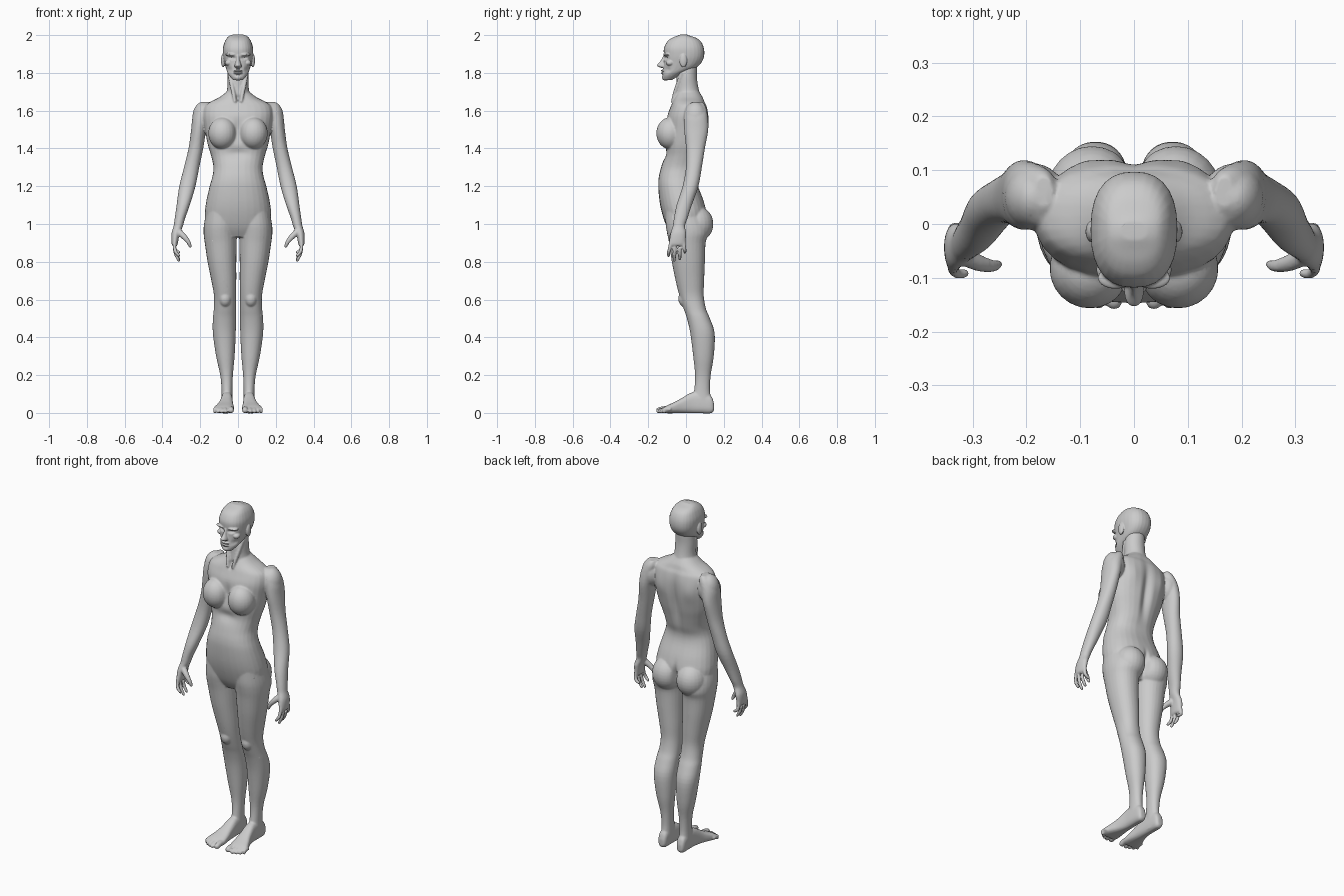
import bpy, bmesh, math
from mathutils import Vector, Matrix

N = 28


def refine(rows, k=4):
    """Catmull-Rom interpolation between the given section rows."""
    rows = [Vector(r) for r in rows]
    out = []
    for i in range(len(rows) - 1):
        p0, p1, p2 = rows[max(i - 1, 0)], rows[i], rows[i + 1]
        p3 = rows[min(i + 2, len(rows) - 1)]
        for j in range(k):
            t = j / k
            out.append(0.5 * (2 * p1 + (p2 - p0) * t + (2 * p0 - 5 * p1 + 4 * p2 - p3) * t * t
                              + (3 * p1 - p0 - 3 * p2 + p3) * t ** 3))
    return out + [rows[-1]]


def skin(bm, rings):
    """Closed surface through a list of point rings."""
    vs = [[bm.verts.new(p) for p in r] for r in rings]
    n = len(vs[0])
    for a, b in zip(vs, vs[1:]):
        for i in range(n):
            bm.faces.new((a[i], a[(i + 1) % n], b[(i + 1) % n], b[i]))
    bm.faces.new(vs[0])
    bm.faces.new(vs[-1])


def loft(bm, rows, axis='z', e=2.3, sides=(1,)):
    """Rows are (position, x0, x1, b0, b1); b is y for axis z, z for axis y."""
    rows = refine(rows)
    for s in sides:
        rings = []
        for t, x0, x1, b0, b1 in rows:
            ring = []
            for i in range(N):
                a = 2 * math.pi * i / N
                c, d = math.cos(a), math.sin(a)
                x = (x0 + x1) / 2 + (x1 - x0) / 2 * math.copysign(abs(c) ** (2 / e), c)
                b = (b0 + b1) / 2 + (b1 - b0) / 2 * math.copysign(abs(d) ** (2 / e), d)
                ring.append((s * x, b, t) if axis == 'z' else (s * x, t, b))
            rings.append(ring)
        skin(bm, rings)


def sym(rows):
    """Rows (position, half width, b0, b1) to a section centred on x = 0."""
    return [(t, -w, w, a, b) for t, w, a, b in rows]


def blob(bm, c, r, sides=(1, -1)):
    for s in sides:
        m = Matrix.Translation((s * c[0], c[1], c[2])) @ Matrix.Diagonal((*r, 1))
        bmesh.ops.create_uvsphere(bm, u_segments=24, v_segments=16, radius=1, matrix=m)


def digit(bm, pts):
    """Round tapered finger or toe; points are (x, y, z, radius), both sides."""
    pts = refine(pts, 3)
    last = pts[-1].copy()
    d = (pts[-1] - pts[-2]).xyz.normalized() * last.w
    pts += [Vector((*(last.xyz + d * k), last.w * math.sqrt(1 - k * k))) for k in (0.5, 0.85, 0.98)]
    for s in (1, -1):
        rings = []
        for i, p in enumerate(pts):
            q = (pts[min(i + 1, len(pts) - 1)] - pts[max(i - 1, 0)]).xyz.to_track_quat('Z', 'Y')
            ring = []
            for k in range(12):
                a = k * math.pi / 6
                v = p.xyz + q @ Vector((math.cos(a), math.sin(a), 0)) * p.w
                ring.append((s * v.x, v.y, v.z))
            rings.append(ring)
        skin(bm, rings)


def fuse(name, bm, voxel, iters, pushes, ratio):
    """Blend overlapping parts into one skin, then sculpt with soft pushes."""
    bmesh.ops.recalc_face_normals(bm, faces=bm.faces)
    me = bpy.data.meshes.new(name)
    bm.to_mesh(me)
    bm.free()
    ob = bpy.data.objects.new(name, me)
    bpy.context.collection.objects.link(ob)
    m = ob.modifiers.new('blend', 'REMESH')
    m.mode, m.voxel_size = 'VOXEL', voxel
    m = ob.modifiers.new('soften', 'SMOOTH')
    m.factor, m.iterations = 0.5, iters
    me = bpy.data.meshes.new_from_object(ob.evaluated_get(bpy.context.evaluated_depsgraph_get()))
    ob.modifiers.clear()
    ob.data = me
    for c, r, dy in pushes:
        for v in me.vertices:
            x, y, z = v.co
            q = ((abs(x) - c[0]) / r[0]) ** 2 + ((y - c[1]) / r[1]) ** 2 + ((z - c[2]) / r[2]) ** 2
            if q < 4:
                v.co.y += dy * math.exp(-q * 1.5)
    me.shade_smooth()
    m = ob.modifiers.new('lighten', 'DECIMATE')
    m.ratio = ratio
    return ob


BOTH = (1, -1)
body = bmesh.new()

# torso and neck
loft(body, sym([(.93, .09, -.07, .06), (.98, .16, -.10, .095), (1.05, .175, -.125, .11), (1.12, .168, -.14, .095),
                (1.2, .15, -.147, .065), (1.25, .136, -.144, .06), (1.3, .13, -.132, .075), (1.36, .142, -.115, .09),
                (1.42, .16, -.112, .105), (1.5, .175, -.105, .118), (1.57, .185, -.10, .12), (1.62, .178, -.082, .112),
                (1.645, .15, -.072, .10), (1.67, .10, -.06, .09), (1.7, .06, -.045, .07)]))
loft(body, sym([(1.6, .075, -.06, .09), (1.66, .068, -.06, .082), (1.72, .057, -.053, .066),
                (1.78, .056, -.05, .058), (1.84, .05, -.04, .06)]), e=2)
# breasts, buttocks and shoulders
blob(body, (.082, -.083, 1.48), (.075, .074, .085))
blob(body, (.078, .055, 1.0), (.085, .09, .095))
blob(body, (.185, .05, 1.565), (.056, .062, .082))
# collar tendons
digit(body, [(.045, -.02, 1.80, .012), (.03, -.05, 1.72, .011), (.015, -.072, 1.65, .009)])

# legs
loft(body, [(1.08, .01, .165, -.11, .07), (1.0, .004, .18, -.108, .11), (.95, .006, .182, -.10, .118),
            (.9, .007, .176, -.09, .104), (.8, .009, .161, -.075, .10), (.7, .009, .141, -.055, .096),
            (.62, .011, .127, -.035, .094), (.55, .011, .128, -.012, .106), (.5, .011, .133, .005, .127),
            (.42, .012, .133, .023, .152), (.3, .018, .116, .038, .147), (.2, .027, .094, .048, .131),
            (.12, .03, .087, .043, .127), (.06, .03, .087, .03, .136), (.01, .035, .08, .02, .14)],
     e=2.15, sides=BOTH)
blob(body, (.068, -.005, .605), (.034, .036, .045))

# feet and toes
loft(body, [(.148, .045, .075, .012, .05), (.132, .034, .085, -.002, .09), (.08, .03, .088, -.002, .11),
            (.03, .028, .09, -.002, .108), (-.02, .026, .10, -.002, .08), (-.06, .022, .115, -.002, .058),
            (-.10, .02, .13, -.002, .04), (-.12, .024, .125, -.001, .028)], axis='y', e=2.7, sides=BOTH)
for x, tip, r in ((.037, -.143, .016), (.066, -.147, .011), (.087, -.14, .0105), (.106, -.13, .010), (.122, -.116, .0095)):
    digit(body, [(x, -.08, .018, r), (x, -.115, .02, r), (x, tip, r - .002, r)])

# arms and palms
loft(body, [(1.645, .15, .185, .03, .09), (1.62, .14, .215, .0, .105), (1.57, .15, .24, -.01, .115),
            (1.5, .168, .248, -.01, .118), (1.4, .184, .262, 0, .10), (1.3, .205, .286, 0, .084),
            (1.2, .225, .311, -.018, .066), (1.1, .255, .325, -.05, .031), (1.03, .28, .335, -.064, .008),
            (.99, .291, .341, -.07, -.005), (.95, .308, .352, -.082, .001), (.9, .318, .352, -.09, -.003),
            (.885, .322, .347, -.086, -.006)], e=2.1, sides=BOTH)
# fingers and thumbs
for y, dy, z in ((-.079, -.013, .832), (-.057, -.005, .807), (-.034, .001, .815), (-.012, .006, .85)):
    digit(body, [(.335, y, .91, .0105), (.336, y + dy / 2, .875, .010),
                 (.329, y + dy, (z + .87) / 2, .0095), (.313, y + dy, z, .008)])
digit(body, [(.322, -.055, .965, .019), (.29, -.072, .937, .016), (.264, -.078, .907, .012), (.253, -.075, .883, .009)])

fuse('body', body, .005, 3, [
    ((0, .12, 1.42), (.03, .06, .2), -.022),      # spine groove
    ((0, .13, 1.0), (.016, .08, .08), -.03),      # seat cleft
    ((0, -.13, 1.375), (.075, .05, .035), .014),  # hollow under the ribs
    ((0, -.13, 1.5), (.022, .06, .07), .012),     # breastbone
    ((0, -.065, 1.66), (.014, .04, .025), .012),  # throat pit
    ((.1, .12, 1.53), (.05, .06, .07), .008),     # shoulder blades
], .4)

# skull and jaw
head = bmesh.new()
loft(head, sym([(1.762, .026, -.118, -.075), (1.78, .042, -.122, -.045), (1.8, .055, -.121, -.01),
                (1.825, .064, -.119, .05), (1.855, .072, -.117, .082), (1.89, .079, -.117, .096),
                (1.93, .08, -.117, .095), (1.965, .07, -.10, .08), (1.985, .058, -.075, .055),
                (1.997, .044, -.045, .02), (2.003, .025, -.03, .005)]), e=2.4)
# nose, chin, brow, cheeks and ears
loft(head, sym([(1.895, .008, -.119, -.09), (1.865, .010, -.134, -.09), (1.843, .017, -.153, -.09),
                (1.833, .018, -.147, -.09), (1.826, .012, -.128, -.09)]))
blob(head, (0, -.108, 1.776), (.022, .02, .017), (1,))
blob(head, (.034, -.1, 1.897), (.034, .021, .009))
blob(head, (.05, -.085, 1.853), (.02, .022, .016))
blob(head, (.079, -.014, 1.865), (.011, .02, .036))
# lips
for z, r in ((1.812, .006), (1.799, .0065)):
    blob(head, (0, -.119, z), (.024, .014, r), (1,))

fuse('head', head, .0032, 2, [
    ((.033, -.115, 1.879), (.02, .03, .009), .016),    # eye sockets
    ((.033, -.105, 1.878), (.012, .03, .0045), -.005),  # eyelids
    ((0, -.13, 1.8055), (.024, .03, .003), .007),      # mouth line
    ((.048, -.1, 1.815), (.018, .03, .018), .008),     # cheek hollows
], .5)
